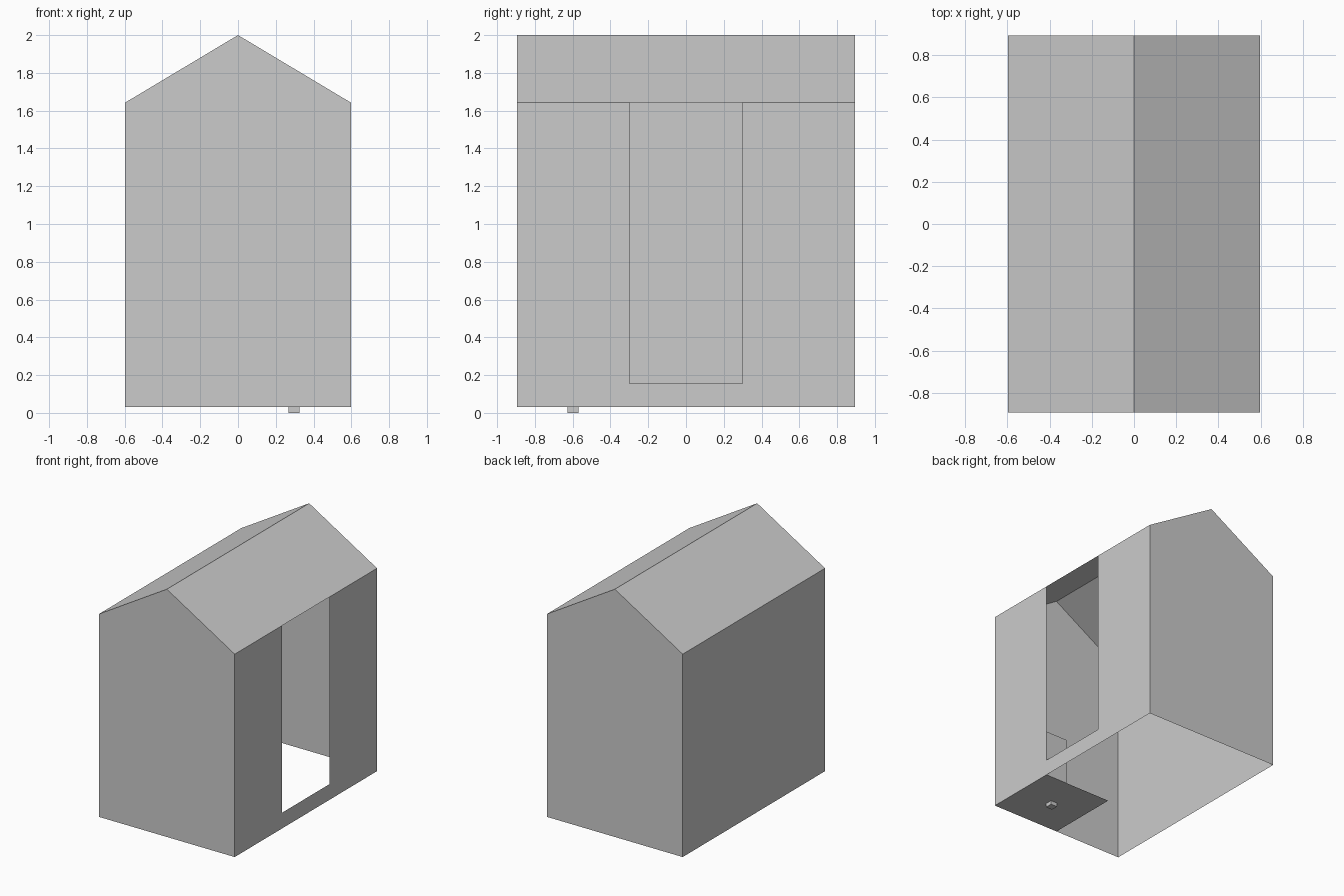
import bpy

if "Cube" in bpy.data.objects:
    bpy.data.objects.remove(bpy.data.objects["Cube"])

W, D = 0.597, 0.894               # half width, half depth
BASE, EAVE, RIDGE = 0.03, 1.643, 2.0
DOOR, SILL = 0.298, 0.155         # half door width, threshold height


def sheet(name, verts, faces):
    mesh = bpy.data.meshes.new(name)
    mesh.from_pydata(verts, [], faces)
    obj = bpy.data.objects.new(name, mesh)
    bpy.context.collection.objects.link(obj)
    return obj


def box(name, lo, hi):
    bpy.ops.mesh.primitive_cube_add(size=1, location=[(a + b) / 2 for a, b in zip(lo, hi)])
    obj = bpy.context.object
    obj.name = name
    obj.scale = [b - a for a, b in zip(lo, hi)]
    return obj


# Front and back gable walls
gable = [(-W, BASE), (W, BASE), (W, EAVE), (0, RIDGE), (-W, EAVE)]
for name, y, order in (("front_wall", -D, range(5)), ("back_wall", D, range(4, -1, -1))):
    sheet(name, [(x, y, z) for x, z in gable], [list(order)])

# Closed left wall
sheet("left_wall", [(-W, D, BASE), (-W, -D, BASE), (-W, -D, EAVE), (-W, D, EAVE)], [(0, 1, 2, 3)])

# Right wall: one outline notched by the doorway, which reaches the eave
notched = [(-D, BASE), (D, BASE), (D, EAVE), (DOOR, EAVE),
           (DOOR, SILL), (-DOOR, SILL), (-DOOR, EAVE), (-D, EAVE)]
sheet("right_wall_with_doorway", [(W, y, z) for y, z in notched], [list(range(8))])

# Two roof slopes meeting at the ridge
sheet("roof",
      [(x, y, z) for y in (-D, D) for x, z in gable[2:]],
      [(0, 3, 4, 1), (1, 4, 5, 2)])

# Corner floor tray with its drain
sheet("floor_tray", [(0, -D, BASE), (0, -DOOR, BASE), (W, -DOOR, BASE), (W, -D, BASE)], [(0, 1, 2, 3)])
box("drain", (0.267, -0.628, 0), (0.325, -0.57, 2 * BASE))

# Low bench inside, against the right wall
box("bench", (0.405, -D, BASE), (W, -DOOR, 0.4))
